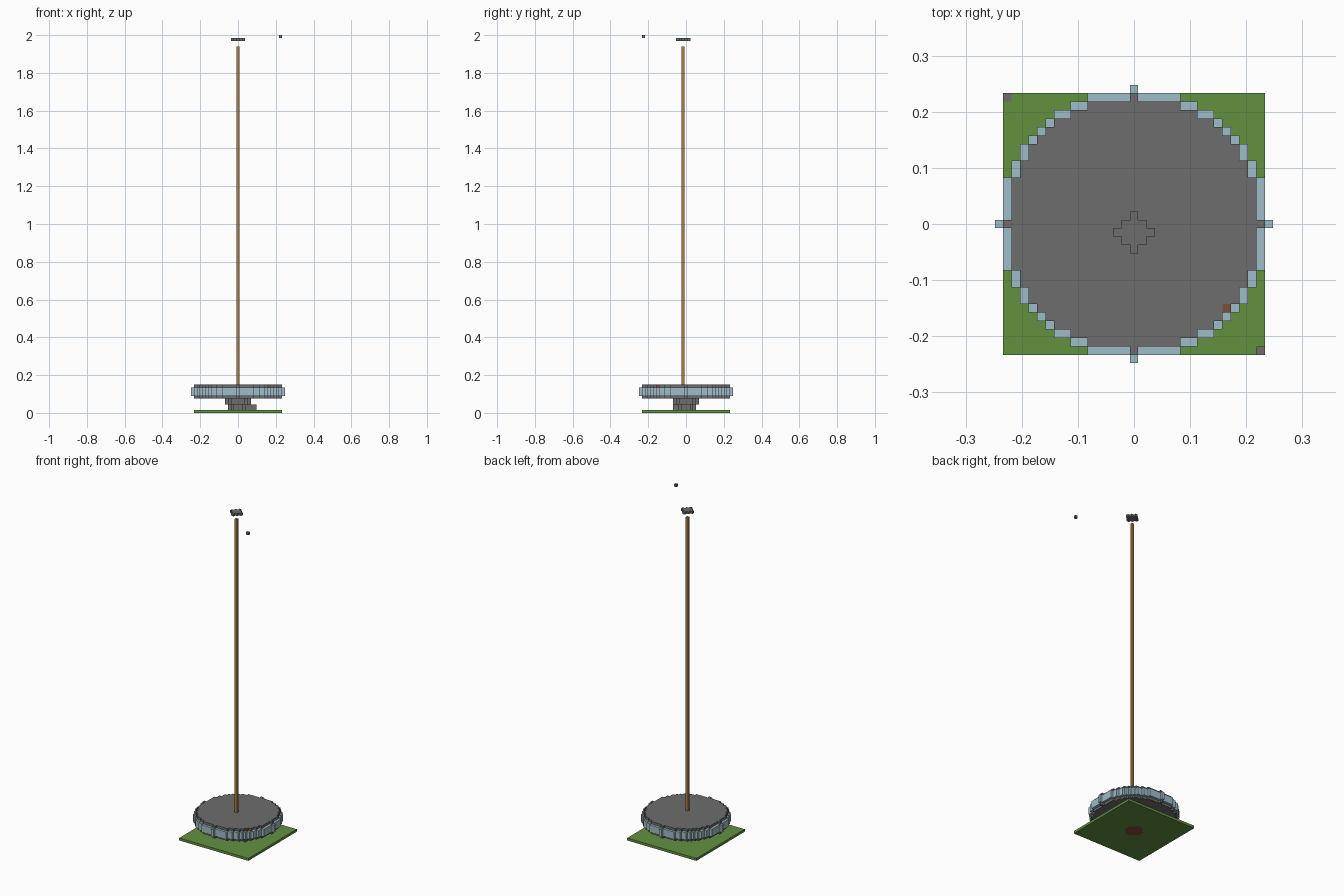
import bpy, bmesh

cube = bpy.data.objects.get("Cube")
if cube:
    bpy.data.objects.remove(cube, do_unlink=True)

V = 2 / 133  # edge length of one block


def material(name, *srgb):
    col = [((c + 0.055) / 1.055) ** 2.4 for c in srgb] + [1]
    m = bpy.data.materials.new(name)
    m.use_nodes = True
    m.diffuse_color = col
    m.node_tree.nodes["Principled BSDF"].inputs["Base Color"].default_value = col
    return m


GREY = material("stone grey", 0.43, 0.43, 0.43)
GREEN = material("grass green", 0.39, 0.57, 0.25)
BLUE = material("pale blue", 0.62, 0.74, 0.78)
WOOD = material("wood", 0.66, 0.50, 0.26)
BROWN = material("earth brown", 0.48, 0.31, 0.23)


def rect(x0, x1, y0, y1):
    return {(x, y) for x in range(x0, x1 + 1) for y in range(y0, y1 + 1)}


def disc(r, n=16):
    return {(x, y) for x, y in rect(-n, n, -n, n) if x * x + y * y <= r * r}


def blocks(name, cells, z0, z1, mat):
    """Solid made of whole blocks, from layer z0 up to layer z1."""
    bm = bmesh.new()
    cache = {}

    def vert(x, y, z):
        if (x, y, z) not in cache:
            cache[x, y, z] = bm.verts.new(((x - 0.5) * V, (y - 0.5) * V, z * V))
        return cache[x, y, z]

    for x, y in sorted(cells):
        ring = [(x, y), (x + 1, y), (x + 1, y + 1), (x, y + 1)]
        bm.faces.new([vert(*p, z1) for p in ring])
        bm.faces.new([vert(*p, z0) for p in reversed(ring)])
        for i, (dx, dy) in enumerate([(0, -1), (1, 0), (0, 1), (-1, 0)]):
            if (x + dx, y + dy) not in cells:
                a, b = ring[i], ring[(i + 1) % 4]
                bm.faces.new([vert(*a, z0), vert(*b, z0), vert(*b, z1), vert(*a, z1)])
    # Merge coplanar block faces into clean panels
    bmesh.ops.dissolve_limit(bm, angle_limit=0.01, verts=bm.verts[:], edges=bm.edges[:])
    me = bpy.data.meshes.new(name)
    bm.to_mesh(me)
    bm.free()
    me.materials.append(mat)
    ob = bpy.data.objects.new(name, me)
    bpy.context.collection.objects.link(ob)
    return ob


# Ground plate with an earth core and a corner stone
core, corner = disc(3.2), {(-15, 15)}
blocks("ground_plate", rect(-15, 15, -15, 15) - core - corner, 0, 1, GREEN)
blocks("ground_core", core, 0, 1, BROWN)
blocks("corner_stone", corner, 0, 1, GREY)

# Stepped pedestal and side steps
blocks("pedestal_lower", disc(3.6), 1, 3, GREY)
blocks("pedestal_upper", disc(4.5), 3, 5, GREY)
blocks("side_step", rect(3, 6, -4, -3), 1, 3, GREY)

# Round room: floor, glazed wall and roof with one odd block
odd = {(11, -10)}
blocks("room_floor", disc(15), 5, 6, GREY)
blocks("window_wall", disc(16), 6, 9, BLUE)
blocks("room_roof", disc(15) - odd, 9, 10, GREY)
blocks("roof_block", odd, 9, 10, BROWN)

# Mast, cap above it and the floating block
blocks("mast", {(0, -1)}, 10, 129, WOOD)
cap = {(x, y - 1) for x, y in rect(-2, 2, -2, 2) if abs(x) + abs(y) <= 2}
blocks("mast_cap", cap, 131, 132, GREY)
blocks("floating_block", {(15, -15)}, 132, 133, GREY)
